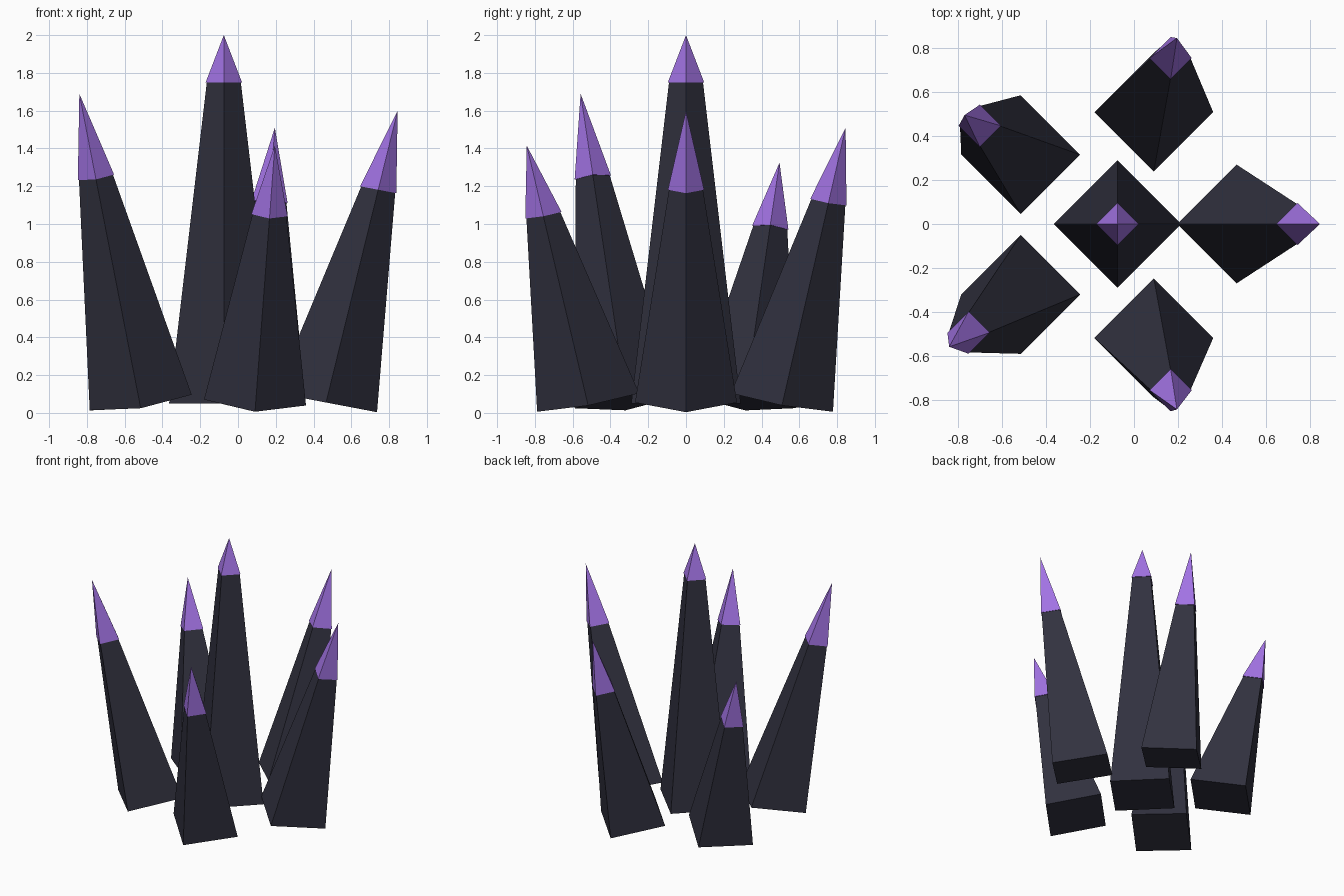
import bpy
import bmesh
from mathutils import Matrix, Vector

cube = bpy.data.objects.get("Cube")
if cube:
    bpy.data.objects.remove(cube, do_unlink=True)


def make_material(name, color):
    mat = bpy.data.materials.new(name)
    mat.use_nodes = True
    mat.diffuse_color = color
    mat.node_tree.nodes["Principled BSDF"].inputs["Base Color"].default_value = color
    return mat


dark_stone = make_material("dark stone", (0.031, 0.031, 0.05, 1))
purple = make_material("purple crystal", (0.36, 0.17, 0.77, 1))
TILT = 0.19  # slope of the cut ends on leaning spikes


def add_cone(name, mat, lower, upper, radius1, radius2):
    """Four-sided cone from lower to upper, its ends sloping with the lean."""
    axis = upper - lower
    lean = Vector((axis.x, axis.y))
    slope = lean.normalized() * TILT if lean.length > 0.001 else lean
    mid = (lower + upper) / 2
    shear = Matrix((
        (1, 0, axis.x, mid.x),
        (0, 1, axis.y, mid.y),
        (-slope.x, -slope.y, axis.z, mid.z),
        (0, 0, 0, 1)))
    mesh = bpy.data.meshes.new(name)
    bm = bmesh.new()
    bmesh.ops.create_cone(bm, cap_ends=True, segments=4, radius1=radius1,
                          radius2=radius2, depth=1, matrix=shear)
    bmesh.ops.remove_doubles(bm, verts=bm.verts, dist=0.0001)
    bmesh.ops.recalc_face_normals(bm, faces=bm.faces)
    bm.to_mesh(mesh)
    bm.free()
    mesh.materials.append(mat)
    bpy.context.collection.objects.link(bpy.data.objects.new(name, mesh))


def add_spike(name, base, apex, radius=0.27, split=0.729):
    """Dark tapered shaft with a slightly wider purple point."""
    base, apex = Vector(base), Vector(apex)
    neck = base.lerp(apex, split)
    add_cone(name + "_shaft", dark_stone, base, neck, radius, 0.09)
    add_cone(name + "_tip", purple, neck, apex, 0.096, 0)


# Upright centre spike, then the ring leaning outwards
add_spike("centre_spike", (-0.075, 0, 0.05), (-0.075, 0, 2), 0.29, 0.872)
add_spike("left_spike", (0.466, 0, 0.055), (0.845, 0, 1.6))
add_spike("back_spike", (0.09, 0.508, 0.055), (0.195, 0.845, 1.51))
add_spike("front_spike", (0.09, -0.518, 0.055), (0.195, -0.843, 1.415))
add_spike("back_right_spike", (-0.515, 0.315, 0.055), (-0.77, 0.495, 1.325))
add_spike("front_right_spike", (-0.515, -0.32, 0.055), (-0.84, -0.558, 1.69))
